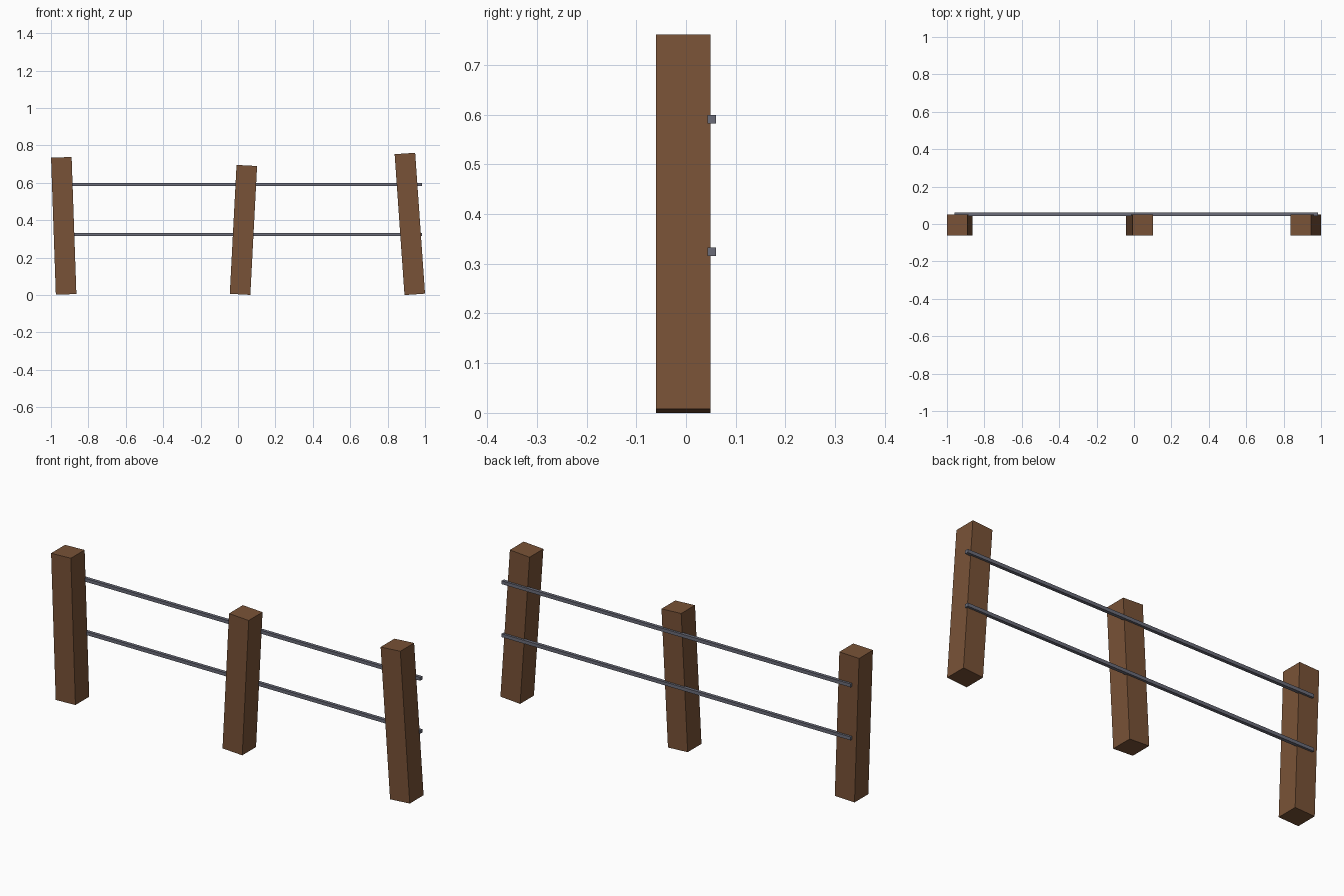
import bpy
import math
from mathutils import Matrix

if "Cube" in bpy.data.objects:
    bpy.data.objects.remove(bpy.data.objects["Cube"])


def material(name, color):
    m = bpy.data.materials.new(name)
    m.diffuse_color = (*color, 1)
    m.use_nodes = True
    m.node_tree.nodes["Principled BSDF"].inputs["Base Color"].default_value = m.diffuse_color
    return m


wood = material("brown_wood", (0.19, 0.085, 0.038))
steel = material("grey_metal", (0.145, 0.15, 0.19))


def box(name, size, matrix, mat):
    bpy.ops.mesh.primitive_cube_add(size=1)
    ob = bpy.context.object
    ob.name = name
    ob.data.transform(matrix @ Matrix.Diagonal((*size, 1)))
    ob.data.materials.append(mat)
    return ob


# Leaning posts: base centre x, height, lean to the right in degrees
W, POST_Y, BASE_Z = 0.11, -0.0055, 0.0038
for name, x, h, lean in (("left_post", -0.919, 0.733, -2),
                         ("middle_post", 0.011, 0.69, 3),
                         ("right_post", 0.945, 0.755, -4)):
    m = (Matrix.Translation((x, POST_Y, BASE_Z))
         @ Matrix.Rotation(math.radians(lean), 4, 'Y')
         @ Matrix.Translation((0, 0, h / 2)))
    box(name, (W, W, h), m, wood)

# Thin square rails along the back of the posts
X0, X1, R = -0.96, 0.985, 0.017
for name, z in (("lower_rail", 0.324), ("upper_rail", 0.591)):
    box(name, (X1 - X0, R, R),
        Matrix.Translation(((X0 + X1) / 2, 0.052, z)), steel)
